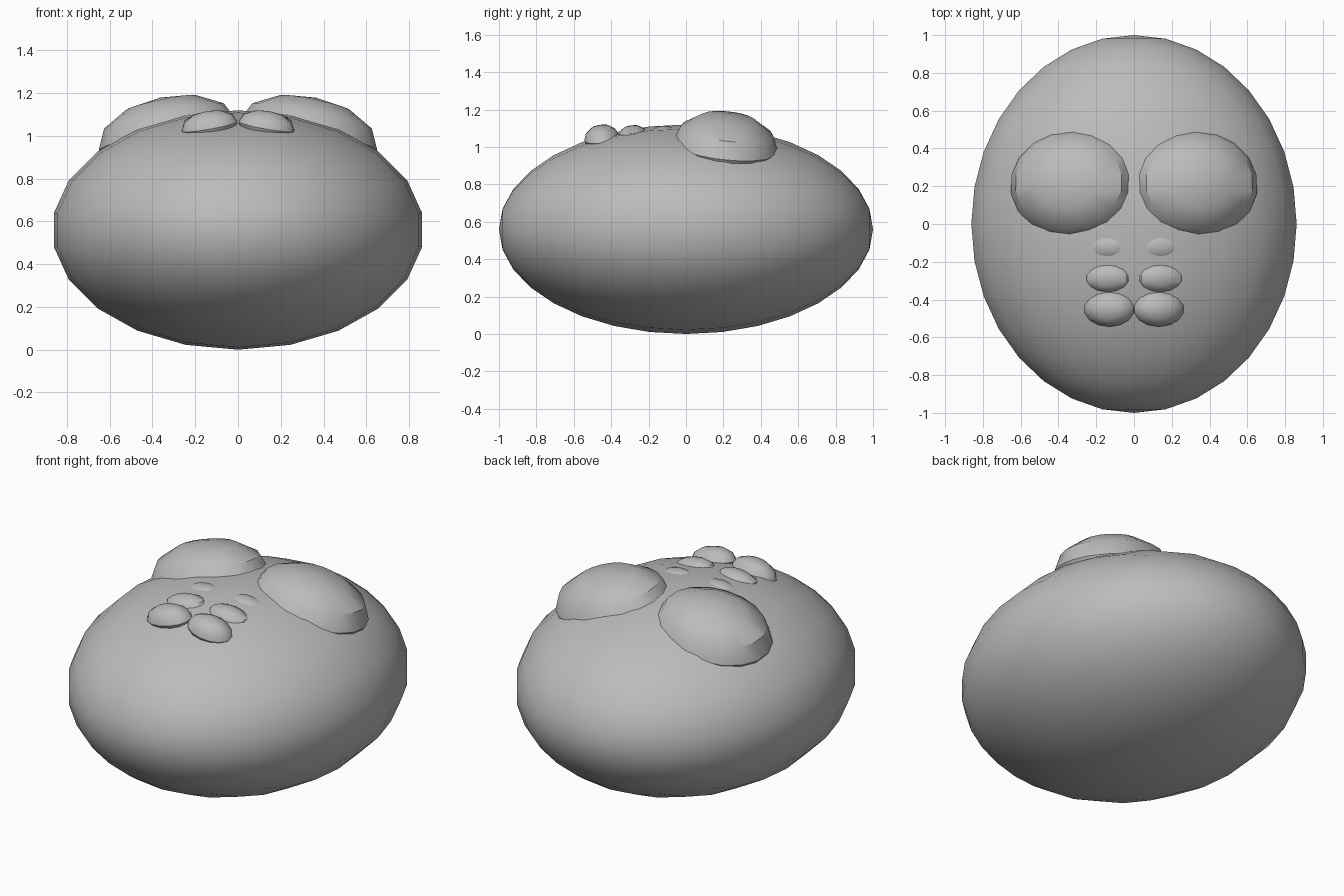
import bpy
from math import radians

cube = bpy.data.objects.get("Cube")
if cube:
    bpy.data.objects.remove(cube, do_unlink=True)

grey = bpy.data.materials.new("plain_grey")
grey.use_nodes = True
grey.diffuse_color = (0.5, 0.5, 0.5, 1)
grey.node_tree.nodes["Principled BSDF"].inputs["Base Color"].default_value = (0.5, 0.5, 0.5, 1)


def ellipsoid(name, centre, radii, tilt, segments, rings):
    """Smooth, scaled and tilted sphere; tilt is in degrees."""
    bpy.ops.mesh.primitive_uv_sphere_add(segments=segments, ring_count=rings, location=centre)
    ob = bpy.context.object
    ob.name = name
    ob.scale = radii
    ob.rotation_euler = [radians(a) for a in tilt]
    ob.data.materials.append(grey)
    bpy.ops.object.transform_apply(location=False, rotation=True, scale=True)
    bpy.ops.object.shade_smooth_by_angle(angle=radians(35))
    return ob


# Body, with its poles at the front and back
ellipsoid("body", (0, 0, 0.56), (0.87, 0.56, 1.0), (90, 0, 0), 22, 16)

# Domes and small bumps: name, centre, radii, x tilt, y tilt, segments
parts = [
    ("large_dome", (0.327, 0.21, 1.0), (0.335, 0.285, 0.184), -6, 12, 18),
    ("front_bump", (0.133, -0.45, 1.045), (0.135, 0.095, 0.073), 8, 10, 14),
    ("middle_bump", (0.14, -0.285, 1.06), (0.125, 0.08, 0.055), 6, 8, 14),
    ("rear_bump", (0.14, -0.12, 1.058), (0.125, 0.08, 0.055), 3, 6, 14),
]
for name, (x, y, z), radii, tilt_x, tilt_y, segments in parts:
    for side, s in (("left", 1), ("right", -1)):
        ellipsoid(f"{side}_{name}", (s * x, y, z), radii,
                  (tilt_x, s * tilt_y, 0), segments, 6)
